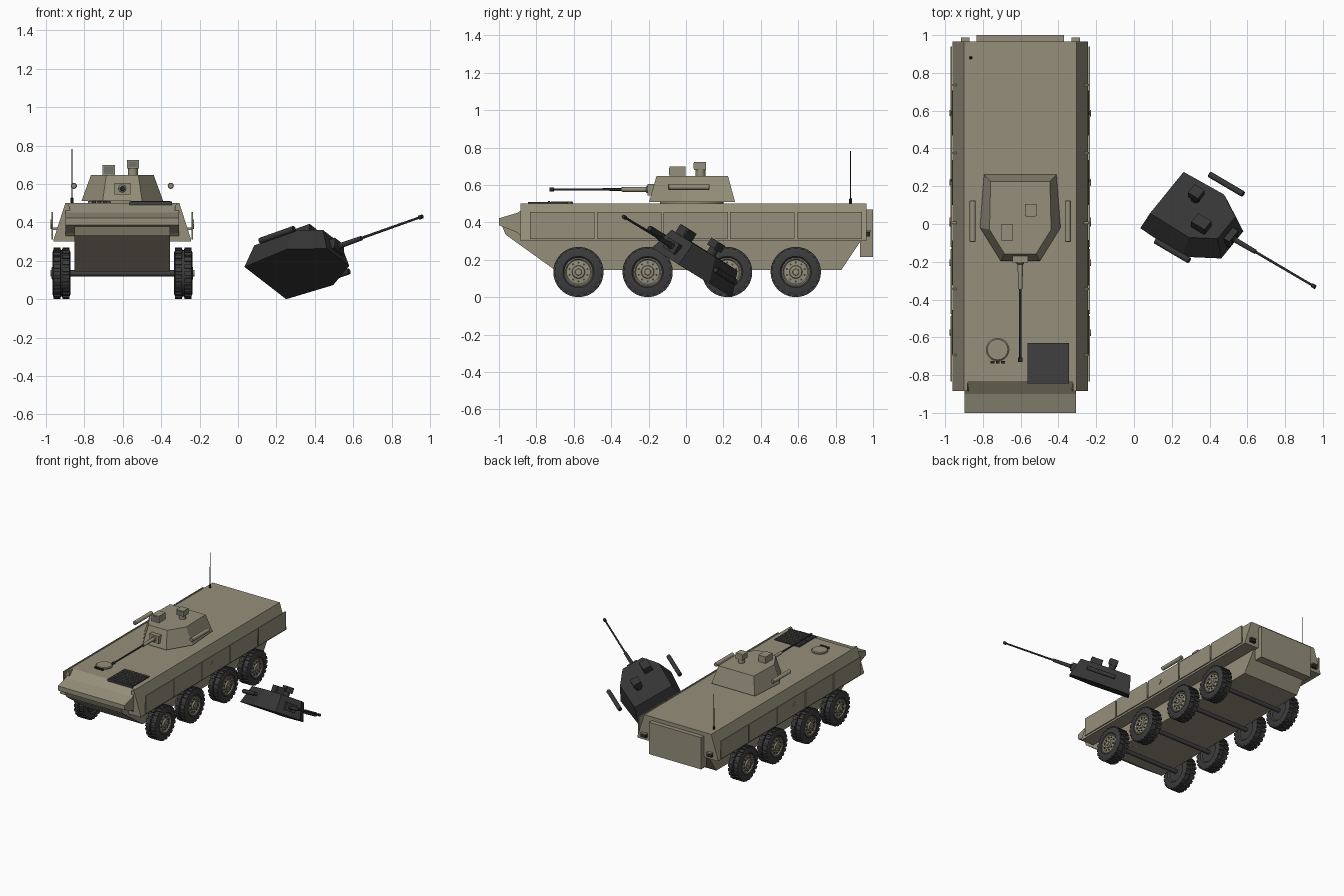
import bpy, bmesh, math
from mathutils import Matrix, Vector

if "Cube" in bpy.data.objects:
    bpy.data.objects.remove(bpy.data.objects["Cube"])


def material(name, rgb):
    m = bpy.data.materials.new(name)
    m.diffuse_color = (*rgb, 1)
    m.use_nodes = True
    m.node_tree.nodes["Principled BSDF"].inputs["Base Color"].default_value = m.diffuse_color
    return m


TAN = material("tan_paint", (0.30, 0.275, 0.195))
RUBBER = material("tyre_rubber", (0.045, 0.045, 0.046))
GRILLE = material("dark_grille", (0.05, 0.05, 0.052))
GUNMETAL = material("gunmetal", (0.022, 0.023, 0.026))
BURNT = material("burnt_steel", (0.036, 0.036, 0.037))
GLASS = material("grey_glass", (0.16, 0.17, 0.16))
VEHICLE = Matrix.Translation((-0.602, 0, 0))


def finish(bm, name, mat, M, smooth=False):
    bmesh.ops.recalc_face_normals(bm, faces=bm.faces)
    bm.transform(M)
    me = bpy.data.meshes.new(name)
    bm.to_mesh(me)
    bm.free()
    me.materials.append(mat)
    ob = bpy.data.objects.new(name, me)
    bpy.context.collection.objects.link(ob)
    if smooth:
        bpy.ops.object.select_all(action='DESELECT')
        ob.select_set(True)
        bpy.context.view_layer.objects.active = ob
        bpy.ops.object.shade_smooth_by_angle(angle=math.radians(35))
    return ob


def loft(name, rings, mat, M):
    """Skin equal-length point rings and cap both ends."""
    bm = bmesh.new()
    vs = [[bm.verts.new(p) for p in r] for r in rings]
    n = len(vs[0])
    for a, b in zip(vs, vs[1:]):
        for i in range(n):
            bm.faces.new((a[i], a[(i + 1) % n], b[(i + 1) % n], b[i]))
    bm.faces.new(vs[0])
    bm.faces.new(vs[-1])
    return finish(bm, name, mat, M)


def boxes(name, spans, mat, M):
    """Several boxes in one object, each given as x, y and z ranges."""
    bm = bmesh.new()
    for lo, hi in spans:
        lo, hi = Vector(lo), Vector(hi)
        S = Matrix.Translation((lo + hi) / 2) @ Matrix.Diagonal((*(hi - lo), 1))
        bmesh.ops.create_cube(bm, size=1, matrix=S)
    return finish(bm, name, mat, M)


def lathe(name, profile, mat, M, axis='Z', segs=24):
    """Revolve (radius, height) points about an axis."""
    bm = bmesh.new()
    rings = []
    for r, h in profile:
        rings.append([bm.verts.new((r * math.cos(2 * math.pi * i / segs),
                                    r * math.sin(2 * math.pi * i / segs), h)) for i in range(segs)])
    for a, b in zip(rings, rings[1:]):
        for i in range(segs):
            j = (i + 1) % segs
            bm.faces.new((a[i], a[j], b[j], b[i]))
    bm.faces.new(rings[0])
    bm.faces.new(rings[-1])
    turn = {'Z': Matrix(), 'X': Matrix.Rotation(math.pi / 2, 4, 'Y'),
            'Y': Matrix.Rotation(math.pi / 2, 4, 'X')}[axis]  # Y axis: height runs to -y
    return finish(bm, name, mat, M @ turn, True)


def extrude_x(name, yz, w, mat, M):
    return loft(name, [[(x, y, z) for y, z in yz] for x in (-w, w)], mat, M)


# Hull: upper body with nose, narrower belly tub
extrude_x("upper_hull", [(-0.83, 0.5), (-0.9, 0.452), (-1.0, 0.422), (-1.0, 0.385), (-0.9, 0.345),
                         (-0.86, 0.305), (0.965, 0.305), (0.965, 0.5)], 0.295, TAN, VEHICLE)
extrude_x("lower_hull", [(-0.9, 0.38), (-0.985, 0.385), (-0.965, 0.335), (-0.7, 0.145), (0.83, 0.145),
                         (0.94, 0.31), (0.94, 0.38)], 0.248, TAN, VEHICLE)

for side, s in (("left", -1), ("right", 1)):
    # Sloped sponsons with a bottom lip and stand-off armour plates
    loft(side + "_sponson", [[(s * x, y, z) for x, z in ((0.28, 0.5), (0.297, 0.5), (0.358, 0.31),
                              (0.358, 0.3), (0.24, 0.3))] for y in (-0.885, 0.965)], TAN, VEHICLE)
    a, b = sorted((s * 0.361, s * 0.369))
    boxes(side + "_armour_plates", [((a, y, 0.312), (b, y + 0.345, 0.455))
          for y in (-0.833, -0.477, -0.121, 0.235, 0.595)], TAN, VEHICLE)
    # Brackets holding the plates
    a, b = sorted((s * 0.31, s * 0.363))
    boxes(side + "_plate_brackets", [((a, y, 0.36), (b, y + 0.012, 0.372))
          for y in (-0.7, -0.35, 0.0, 0.37, 0.73)], TAN, VEHICLE)
    # Diamond plate on the middle armour panel
    D = VEHICLE @ Matrix.Translation((s * 0.371, 0.01, 0.39)) @ Matrix.Rotation(math.pi / 4, 4, 'X')
    boxes(side + "_diamond_plate", [((-0.003, -0.017, -0.017), (0.003, 0.017, 0.017))], TAN, D)
    # Tail light clusters
    a, b = sorted((s * 0.27, s * 0.315))
    boxes(side + "_tail_light", [((a, 0.96, 0.325), (b, 0.985, 0.35))], GUNMETAL, VEHICLE)
    boxes(side + "_light_guard", [((a, 0.96, 0.352), (b, 0.988, 0.358))], TAN, VEHICLE)

# Rear ramp
boxes("rear_ramp", [((-0.232, 0.93, 0.215), (0.232, 1.0, 0.47))], TAN, VEHICLE)

# Deck fittings
boxes("engine_grille", [((0.037, -0.845, 0.48), (0.258, -0.63, 0.508))], GRILLE, VEHICLE)
boxes("grille_slats", [((0.045, -0.836 + i * 0.02, 0.507), (0.25, -0.826 + i * 0.02, 0.51))
                       for i in range(10)], GRILLE, VEHICLE)
lathe("driver_hatch", [(0.06, 0.495), (0.06, 0.508), (0.054, 0.513)], TAN,
      VEHICLE @ Matrix.Translation((-0.12, -0.665, 0)), segs=32)
boxes("driver_periscopes", [((-0.157 + i * 0.028, -0.738, 0.495), (-0.137 + i * 0.028, -0.726, 0.514))
                            for i in range(3)], GUNMETAL, VEHICLE)
lathe("antenna", [(0.008, 0.495), (0.008, 0.525), (0.003, 0.53), (0.002, 0.782)], GUNMETAL,
      VEHICLE @ Matrix.Translation((-0.262, 0.88, 0)), segs=8)


# Wheels
def wheel(name, M):
    half = [(0.072, 0.036), (0.084, 0.047), (0.11, 0.047), (0.126, 0.04), (0.126, 0.004), (0.12, 0.003)]
    lathe(name + "_tyre", half + [(r, -h) for r, h in reversed(half)], RUBBER, M, 'X', 36)
    lathe(name + "_rim", [(0.076, 0.035), (0.076, 0.043), (0.07, 0.044), (0.064, 0.037), (0.035, 0.039),
                          (0.032, 0.05), (0.018, 0.052), (0.016, 0.058), (0.008, 0.058)], TAN, M, 'X', 28)
    # Tread lugs in two staggered rows
    bm = bmesh.new()
    for i in range(44):
        x = 0.024 if i % 2 else -0.024
        L = (Matrix.Rotation(i * math.tau / 44, 4, 'X') @ Matrix.Translation((x, 0, 0.127))
             @ Matrix.Diagonal((0.037, 0.022, 0.014, 1)))
        bmesh.ops.create_cube(bm, size=1, matrix=L)
    finish(bm, name + "_tread", RUBBER, M)
    # Wheel nuts
    bm = bmesh.new()
    for i in range(10):
        B = Matrix.Rotation(i * math.tau / 10, 4, 'X') @ Matrix.Translation((0.04, 0, 0.05))
        bmesh.ops.create_cone(bm, cap_ends=True, segments=6, radius1=0.006, radius2=0.006, depth=0.008,
                              matrix=B @ Matrix.Rotation(math.pi / 2, 4, 'Y'))
    finish(bm, name + "_nuts", GRILLE, M)


for n, y in enumerate((-0.575, -0.205, 0.22, 0.587)):
    C = VEHICLE @ Matrix.Translation((0, y, 0.135))
    wheel("right_wheel_%d" % n, C @ Matrix.Translation((0.317, 0, 0)))
    wheel("left_wheel_%d" % n, C @ Matrix.Translation((-0.317, 0, 0)) @ Matrix.Rotation(math.pi, 4, 'Z'))
    lathe("axle_%d" % n, [(0.016, -0.3), (0.016, 0.3)], GRILLE, C, 'X', 12)


# Turret, built with its base at z = 0 and its gun along -y
def turret(name, M, body, gun, glass):
    def outline(z, back, mid, front, wb, wm, wf):
        return [(wb, back, z), (wm, mid, z), (wf, front, z), (-wf, front, z), (-wm, mid, z), (-wb, back, z)]
    loft(name + "_shell", [outline(0, 0.262, -0.02, -0.197, 0.192, 0.213, 0.103),
                           outline(0.137, 0.225, -0.03, -0.158, 0.157, 0.163, 0.083)], body, M)
    boxes(name + "_mantlet", [((-0.042, -0.205, 0.035), (0.042, -0.14, 0.095))], body, M)
    G = M @ Matrix.Translation((0, 0, 0.066))
    lathe(name + "_gun_sleeve", [(0.02, 0.19), (0.02, 0.21), (0.014, 0.215), (0.012, 0.345)], body, G, 'Y', 16)
    lathe(name + "_gun_barrel", [(0.007, 0.3), (0.006, 0.705), (0.011, 0.708), (0.011, 0.73), (0.005, 0.73)],
          gun, G, 'Y', 12)
    # Gunner sight box and raised commander sight
    boxes(name + "_gunner_sight", [((-0.103, -0.087, 0.13), (-0.038, -0.002, 0.189))], body, M)
    lathe(name + "_sight_post", [(0.026, 0.13), (0.026, 0.172)], body,
          M @ Matrix.Translation((0.055, 0.078, 0)), segs=16)
    boxes(name + "_commander_sight", [((0.024, 0.043, 0.17), (0.087, 0.107, 0.214))], body, M)
    boxes(name + "_sight_glass", [((-0.095, -0.09, 0.143), (-0.046, -0.085, 0.182)),
                                  ((0.031, 0.04, 0.177), (0.08, 0.045, 0.207))], glass, M)
    # Stand-off tubes beside the turret
    for side, s in (("left", -1), ("right", 1)):
        lathe(name + "_" + side + "_tube", [(0.012, -0.125), (0.016, -0.122), (0.016, 0.092), (0.012, 0.095)],
              body, M @ Matrix.Translation((s * 0.252, 0, 0.08)), 'Y', 12)


lathe("turret_ring", [(0.17, 0.495), (0.17, 0.515)], TAN, VEHICLE @ Matrix.Translation((0, 0.03, 0)), segs=32)
turret("turret", VEHICLE @ Matrix.Translation((0, 0, 0.51)), TAN, GUNMETAL, GLASS)

# Burnt turret lying tilted on the ground
Y = Vector((-0.824, 0.485, -0.293)).normalized()
X = Vector((0.56, 0.70, -0.44))
X = (X - X.dot(Y) * Y).normalized()
R = Matrix((X, Y, X.cross(Y))).transposed().to_4x4()
turret("burnt_turret", Matrix.Translation((0.358, -0.015, 0.161)) @ R, BURNT, GUNMETAL, BURNT)
